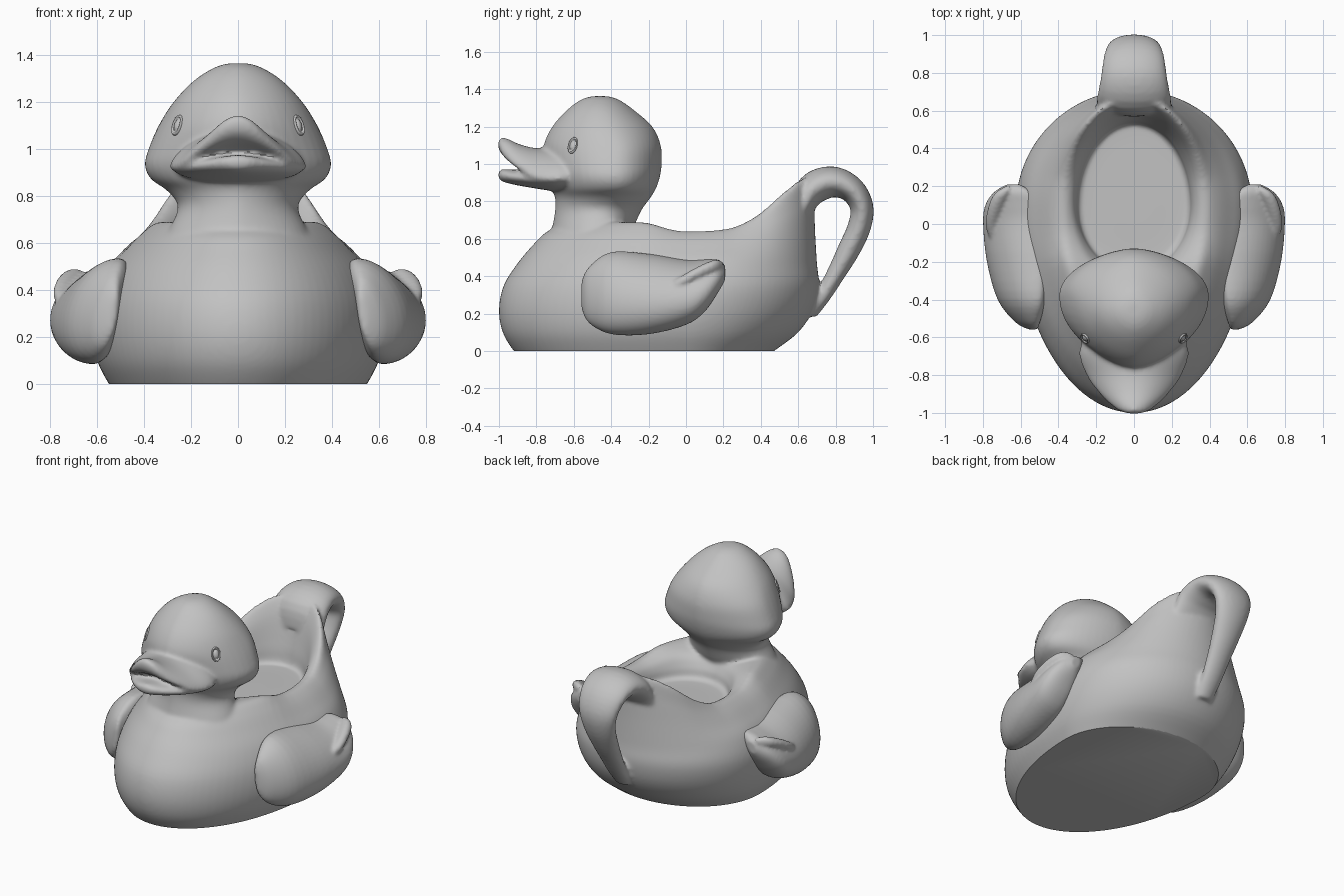
import bpy, bmesh
from math import sin, cos, pi
from mathutils import Vector

if "Cube" in bpy.data.objects:
    bpy.data.objects.remove(bpy.data.objects["Cube"])

grey = bpy.data.materials.new("plain grey")
grey.use_nodes = True
grey.diffuse_color = (0.54, 0.54, 0.54, 1)
grey.node_tree.nodes["Principled BSDF"].inputs["Base Color"].default_value = (0.54, 0.54, 0.54, 1)


def refine(rows, steps=4):
    """Catmull-Rom interpolation of a list of number tuples."""
    rows = [tuple(r) for r in rows]
    ext = [rows[0]] + rows + [rows[-1]]
    out = []
    for a, b, c, d in zip(ext, ext[1:], ext[2:], ext[3:]):
        for i in range(steps):
            t = i / steps
            out.append(tuple(q + 0.5 * t * ((r - p) + t * ((2 * p - 5 * q + 4 * r - s)
                             + t * (3 * (q - r) + s - p))) for p, q, r, s in zip(a, b, c, d)))
    return out + [rows[-1]]


def loft(name, rows, section, seg=48):
    """Skin a closed section through every row and cap both ends."""
    bm = bmesh.new()
    rings = [[bm.verts.new(section(row, 2 * pi * i / seg)) for i in range(seg)] for row in rows]
    for low, high in zip(rings, rings[1:]):
        for i in range(seg):
            j = (i + 1) % seg
            bm.faces.new((low[i], low[j], high[j], high[i]))
    bm.faces.new(rings[0][::-1])
    bm.faces.new(rings[-1])
    bmesh.ops.recalc_face_normals(bm, faces=bm.faces)
    return finish(name, bm)


def finish(name, bm):
    mesh = bpy.data.meshes.new(name)
    bm.to_mesh(mesh)
    bm.free()
    mesh.materials.append(grey)
    obj = bpy.data.objects.new(name, mesh)
    bpy.context.collection.objects.link(obj)
    return obj


def fuse(name, parts, voxel, smooth):
    """Melt overlapping parts into one soft skin, cut flat at the ground."""
    bm = bmesh.new()
    for part in parts:
        bm.from_mesh(part.data)
        bpy.data.objects.remove(part)
    obj = finish(name, bm)
    remesh = obj.modifiers.new("Skin", 'REMESH')
    remesh.mode = 'VOXEL'
    remesh.voxel_size = voxel
    relax = obj.modifiers.new("Relax", 'SMOOTH')
    relax.factor = 0.5
    relax.iterations = smooth
    graph = bpy.context.evaluated_depsgraph_get()
    bm = bmesh.new()
    bm.from_mesh(obj.evaluated_get(graph).to_mesh())
    bpy.data.objects.remove(obj)
    cut = bmesh.ops.bisect_plane(bm, geom=bm.verts[:] + bm.edges[:] + bm.faces[:],
                                 plane_co=(0, 0, 0), plane_no=(0, 0, -1), clear_outer=True)
    edges = [e for e in cut["geom_cut"] if isinstance(e, bmesh.types.BMEdge)]
    if edges:
        bmesh.ops.contextual_create(bm, geom=edges)
    return finish(name, bm)


def mirrored(obj, name):
    twin = obj.copy()
    twin.data = obj.data.copy()
    twin.name = name
    bm = bmesh.new()
    bm.from_mesh(twin.data)
    for v in bm.verts:
        v.co.x = -v.co.x
    bmesh.ops.reverse_faces(bm, faces=bm.faces)
    bm.to_mesh(twin.data)
    bm.free()
    bpy.context.collection.objects.link(twin)


# Rim height along the length of the cup
CREST = refine([(-0.3, 0.69), (-0.2, 0.685), (-0.1, 0.655), (0, 0.64), (0.2, 0.65), (0.3, 0.68),
                (0.4, 0.74), (0.5, 0.83), (0.6, 0.91), (0.7, 0.96)])


def crest(y):
    for (y0, z0), (y1, z1) in zip(CREST, CREST[1:]):
        if y <= y1:
            return z0 + (z1 - z0) * max(0, (y - y0) / (y1 - y0))
    return CREST[-1][1]


def egg(row, a):
    """Level egg outline: height, front, back, widest y, half width, rim lift."""
    z, front, back, mid, half, lift = row
    y = mid + (back - mid if sin(a) > 0 else mid - front) * sin(a)
    return half * cos(a), y, z + lift * (crest(y) - 0.64)


def pinched_egg(row, a):
    """Egg outline drawn in towards the front and back."""
    x, y, z = egg(row + (0,), a)
    return x * abs(cos(a)) ** 0.2, y, z


# Cup body: outer wall, rim, inner wall and floor
body = loft("body", refine([
    (-0.06, -0.86, 0.39, 0.0, 0.51, 0), (0, -0.92, 0.47, 0.0, 0.55, 0),
    (0.1, -0.98, 0.6, 0.02, 0.6, 0), (0.22, -1.0, 0.68, 0.06, 0.625, 0),
    (0.35, -0.975, 0.71, 0.1, 0.62, 0), (0.47, -0.9, 0.7, 0.1, 0.575, 0),
    (0.55, -0.82, 0.69, 0.1, 0.505, 0.3), (0.61, -0.74, 0.685, 0.1, 0.44, 0.6),
    (0.64, -0.6, 0.67, 0.1, 0.38, 1), (0.62, -0.35, 0.605, 0.1, 0.33, 0.8),
    (0.575, -0.27, 0.55, 0.1, 0.305, 0.25), (0.53, -0.25, 0.53, 0.1, 0.295, 0),
    (0.515, -0.2, 0.49, 0.1, 0.26, 0), (0.515, 0, 0.25, 0.1, 0.1, 0)]), egg, 96)

# Neck and head
head = loft("head", refine([
    (0.48, -0.76, -0.38, -0.52, 0.36), (0.64, -0.72, -0.29, -0.48, 0.3),
    (0.75, -0.7, -0.24, -0.44, 0.255), (0.82, -0.7, -0.19, -0.4, 0.3),
    (0.87, -0.72, -0.16, -0.38, 0.37), (0.93, -0.735, -0.14, -0.38, 0.397),
    (1.0, -0.75, -0.13, -0.38, 0.38), (1.1, -0.76, -0.135, -0.38, 0.337),
    (1.2, -0.715, -0.18, -0.42, 0.273), (1.29, -0.635, -0.28, -0.45, 0.187),
    (1.345, -0.56, -0.36, -0.46, 0.1), (1.363, -0.5, -0.42, -0.46, 0.04)]), pinched_egg)

# Tail handle: a flat strap following a loop, given as y, z, half width, half thickness
strap = refine([
    (0.615, 0.74, 0.2, 0.05), (0.67, 0.86, 0.195, 0.085), (0.78, 0.905, 0.175, 0.083),
    (0.885, 0.865, 0.16, 0.07), (0.94, 0.77, 0.138, 0.062), (0.925, 0.66, 0.115, 0.062),
    (0.87, 0.54, 0.095, 0.06), (0.805, 0.42, 0.08, 0.05), (0.735, 0.3, 0.07, 0.042),
    (0.66, 0.2, 0.06, 0.04)])
frames = []
for i, (y, z, w, t) in enumerate(strap):
    p, q = strap[max(i - 1, 0)], strap[min(i + 1, len(strap) - 1)]
    along = Vector((q[0] - p[0], q[1] - p[1])).normalized()
    frames.append((y, z, w, t, along.x, along.y))
handle = loft("handle", frames, lambda r, a: (
    r[2] * cos(a), r[0] - r[5] * r[3] * sin(a), r[1] + r[4] * r[3] * sin(a)))


# Bill halves: y, half width, centre height, half height, droop at the sides
def bill(row, a):
    y, half, z, h, droop = row
    return half * cos(a), y, z + h * sin(a) - droop * cos(a) ** 2


upper = loft("upper_bill", refine([
    (-0.56, 0.25, 0.99, 0.08, 0.05), (-0.68, 0.29, 1.0, 0.085, 0.075),
    (-0.8, 0.252, 1.01, 0.075, 0.08), (-0.89, 0.19, 1.05, 0.056, 0.07),
    (-0.955, 0.125, 1.083, 0.053, 0.05), (-0.99, 0.075, 1.1, 0.04, 0.02),
    (-1.004, 0.025, 1.105, 0.015, 0)]), bill)
lower = loft("lower_bill", refine([
    (-0.56, 0.24, 0.91, 0.06, 0), (-0.7, 0.272, 0.913, 0.058, 0), (-0.82, 0.23, 0.92, 0.048, 0),
    (-0.92, 0.155, 0.93, 0.04, 0), (-0.985, 0.075, 0.94, 0.032, 0),
    (-1.004, 0.025, 0.942, 0.012, 0)]), bill)
duck = fuse("duck_body", [body, head, handle, upper, lower], 0.012, 7)


# Wings: y, centre x, centre z, half thickness, half height
def pod(row, a):
    y, x, z, rx, rz = row
    return x + rx * cos(a), y, z + rz * sin(a)


def leaning_pod(row, a):
    """Pod that leans in at the top and is thinner on the hidden side."""
    x, y, z = pod(row, a)
    return (row[1] + x) / 2 - row[3] * 0.3 * sin(a) + max(0, x - row[1]) / 2, y, z


blade = loft("blade", refine([
    (-0.56, 0.525, 0.3, 0.025, 0.07), (-0.52, 0.545, 0.3, 0.08, 0.15),
    (-0.4, 0.555, 0.31, 0.16, 0.22), (-0.2, 0.565, 0.305, 0.205, 0.215),
    (0, 0.58, 0.315, 0.21, 0.175), (0.1, 0.595, 0.35, 0.185, 0.14),
    (0.17, 0.61, 0.4, 0.125, 0.09), (0.21, 0.63, 0.42, 0.04, 0.04)]), leaning_pod)
fold = loft("fold", refine([
    (-0.12, 0.735, 0.33, 0.01, 0.01), (-0.02, 0.755, 0.375, 0.03, 0.03),
    (0.08, 0.735, 0.425, 0.04, 0.035), (0.16, 0.7, 0.455, 0.04, 0.035),
    (0.2, 0.66, 0.455, 0.02, 0.02)]), pod, 16)
wing = fuse("left_wing", [blade, fold], 0.011, 5)
mirrored(wing, "right_wing")

# Eyes: a small oval bead inside a raised lid, set on the surface of the head
hit, spot, normal, _ = duck.ray_cast(Vector((1, -0.605, 1.1)), Vector((-1, 0, 0)))
turn = normal.to_track_quat('Z', 'Y').to_matrix()


def oval(row, a):
    r, h = row
    return spot + turn @ Vector((0.026 * r * cos(a), 0.04 * r * sin(a), h))


eye = loft("left_eye", refine([
    (1.2, -0.015), (1.12, 0.004), (0.95, 0.007), (0.8, 0.001), (0.65, 0.002),
    (0.4, 0.008), (0.05, 0.01)]), oval, 24)
mirrored(eye, "right_eye")

# Soft shading with crisp base edge
bpy.ops.object.select_all(action='DESELECT')
for obj in bpy.context.collection.objects:
    if obj.type == 'MESH' and grey.name in obj.data.materials:
        obj.select_set(True)
        bpy.context.view_layer.objects.active = obj
bpy.ops.object.shade_smooth_by_angle(angle=0.7)
